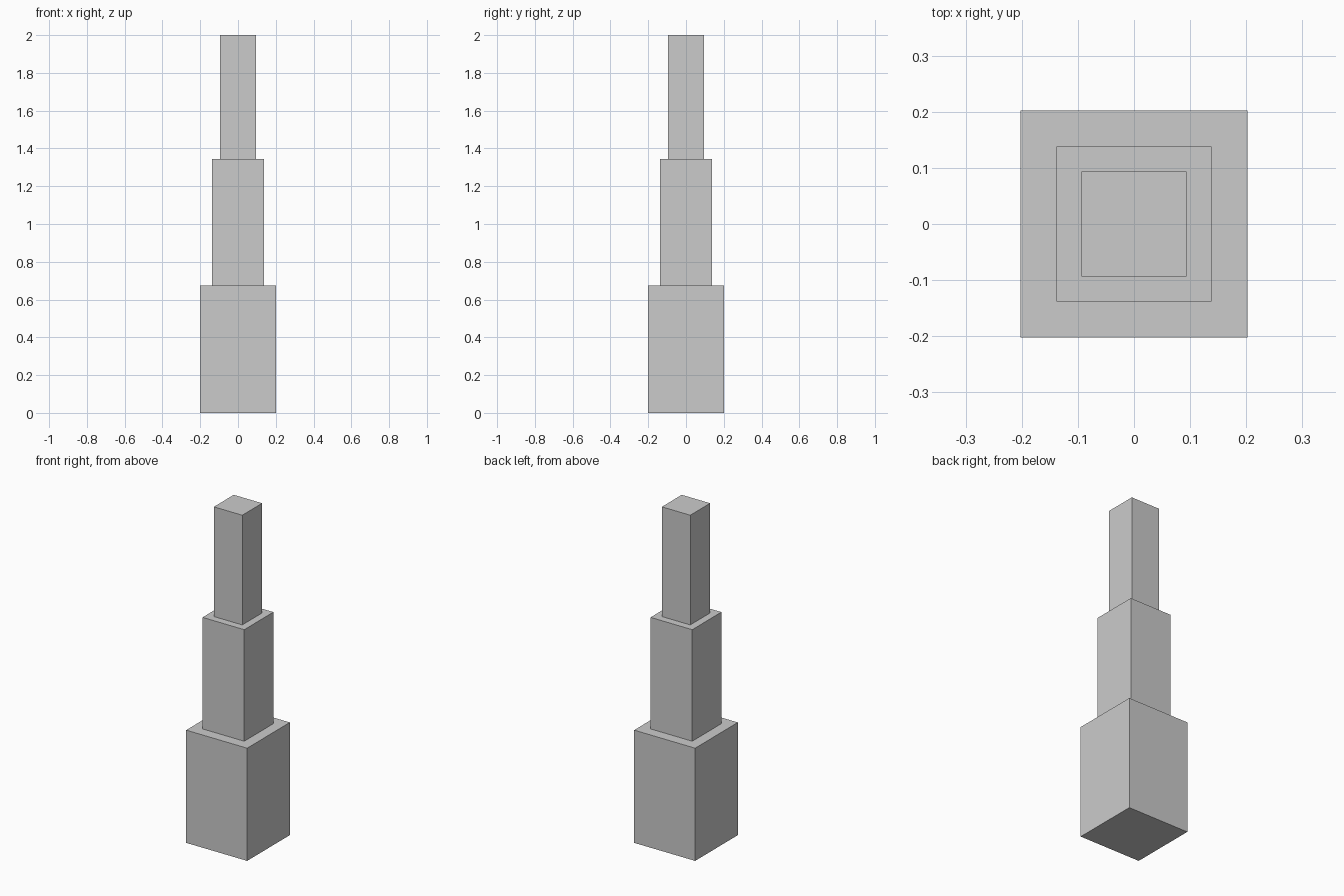
import bpy, bmesh

if "Cube" in bpy.data.objects:
    bpy.data.objects.remove(bpy.data.objects["Cube"])

# Stepped square profile from bottom to top: (half width, height)
profile = [(0.202, 0.0), (0.202, 0.675),
           (0.138, 0.675), (0.138, 1.343),
           (0.094, 1.343), (0.094, 2.0)]

bm = bmesh.new()

# Square rings, one per profile point
rings = [[bm.verts.new((sx * h, sy * h, z))
          for sx, sy in ((-1, -1), (1, -1), (1, 1), (-1, 1))]
         for h, z in profile]

# Walls and ledges between neighbouring rings
for low, high in zip(rings, rings[1:]):
    for i in range(4):
        j = (i + 1) % 4
        bm.faces.new((low[i], low[j], high[j], high[i]))

# Bottom and top caps
bm.faces.new(rings[0][::-1])
bm.faces.new(rings[-1])
bmesh.ops.recalc_face_normals(bm, faces=bm.faces)

# Stepped tower object
mesh = bpy.data.meshes.new("stepped_tower")
bm.to_mesh(mesh)
bm.free()
tower = bpy.data.objects.new("stepped_tower", mesh)
bpy.context.collection.objects.link(tower)
